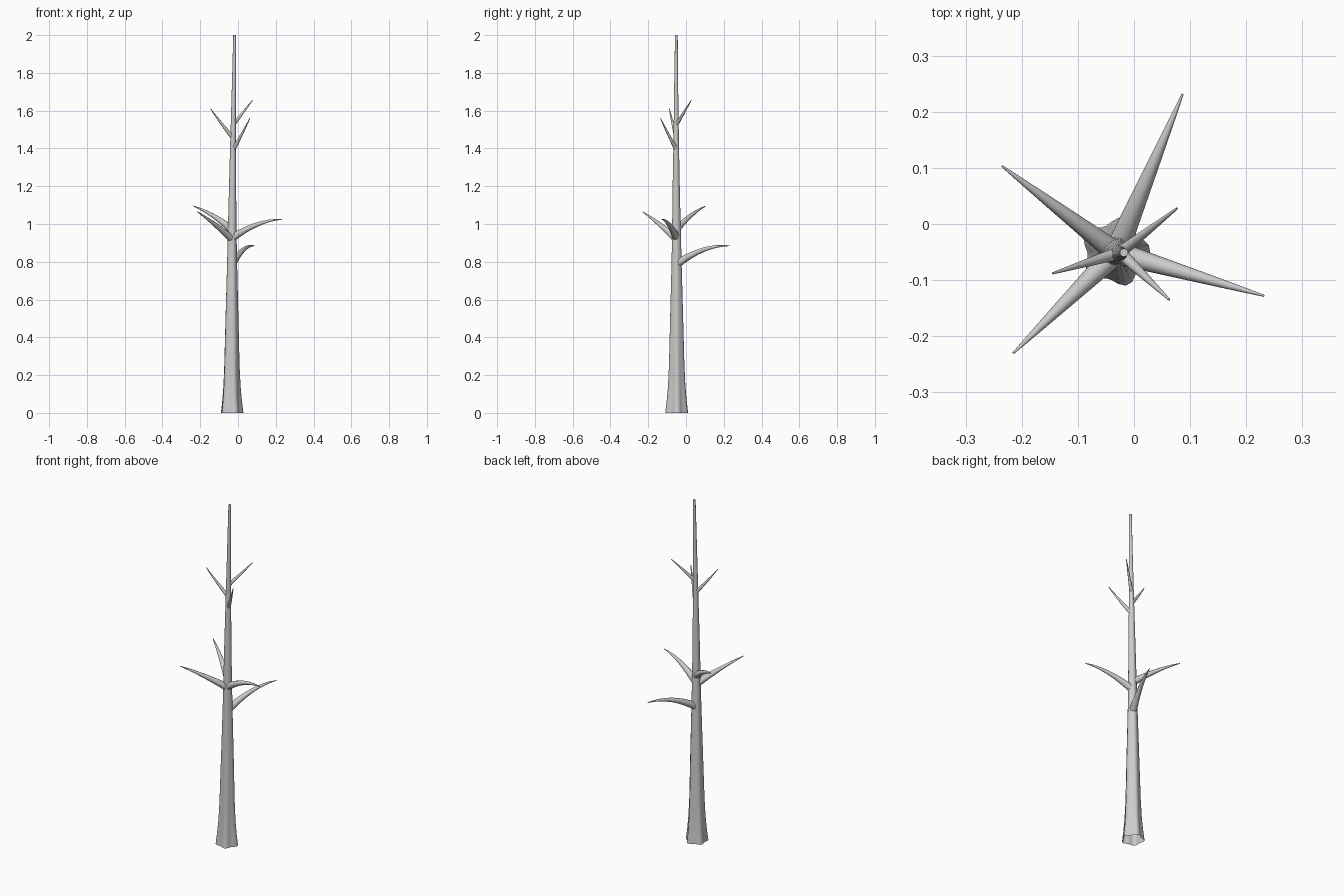
import bpy, bmesh, math
from mathutils import Vector

if "Cube" in bpy.data.objects:
    bpy.data.objects.remove(bpy.data.objects["Cube"])


def tube(name, path, radii, sides, lobes=None, close_start=False):
    """Skin a tapered tube over a path; lobes gives the flare depth per ring."""
    bm = bmesh.new()
    rings = []
    for i, p in enumerate(path):
        t = (path[min(i + 1, len(path) - 1)] - path[max(i - 1, 0)]).normalized()
        if lobes:
            u, v = Vector((1, 0, 0)), Vector((0, 1, 0))
        else:
            u = Vector((0, 0, 1)).cross(t).normalized()
            v = t.cross(u)
        ring = []
        for k in range(sides):
            a = 2 * math.pi * k / sides
            r = radii[i]
            if lobes:
                r *= 1 + lobes[i] * math.cos(5 * (a - math.radians(4)))
            ring.append(bm.verts.new(p + u * r * math.cos(a) + v * r * math.sin(a)))
        rings.append(ring)
    for a, b in zip(rings, rings[1:]):
        for k in range(sides):
            n = (k + 1) % sides
            bm.faces.new((a[k], a[n], b[n], b[k]))
    bm.faces.new(rings[-1])
    if close_start:
        bm.faces.new(rings[0][::-1])
    bmesh.ops.recalc_face_normals(bm, faces=bm.faces)
    me = bpy.data.meshes.new(name)
    bm.to_mesh(me)
    bm.free()
    ob = bpy.data.objects.new(name, me)
    bpy.context.collection.objects.link(ob)
    bpy.context.view_layer.objects.active = ob
    ob.select_set(True)
    bpy.ops.object.shade_smooth_by_angle(angle=math.radians(50))
    ob.select_set(False)
    return ob


# trunk: x, y, z, radius, root flare; open underneath
trunk = [
    (-.034, -.050, 0.00, .0560, .13), (-.034, -.050, 0.06, .0500, .11),
    (-.034, -.050, 0.14, .0445, .08), (-.034, -.050, 0.25, .0400, .06),
    (-.033, -.050, 0.50, .0340, .04), (-.032, -.050, 0.80, .0262, .03),
    (-.031, -.051, 1.00, .0222, .02), (-.029, -.052, 1.20, .0188, .02),
    (-.027, -.052, 1.40, .0152, .0), (-.024, -.052, 1.60, .0122, .0),
    (-.021, -.052, 1.80, .0095, .0), (-.018, -.051, 2.00, .0072, .0),
]
tube("trunk", [Vector(p[:3]) for p in trunk], [p[3] for p in trunk], 30,
     [p[4] for p in trunk])

# branches: start height, tip, base radius, upward arch at the middle
branches = [
    (0.785, (.087, .232, .885), .020, .028),
    (0.925, (.232, -.128, 1.025), .019, .022),
    (0.920, (-.215, -.230, 1.065), .019, .006),
    (0.970, (-.235, .103, 1.095), .018, .012),
    (1.525, (.077, .028, 1.655), .009, .000),
    (1.455, (-.145, -.088, 1.610), .010, -.004),
    (1.395, (.063, -.135, 1.560), .010, -.004),
]
for n, (z, tip, r, arch) in enumerate(branches):
    start = Vector((-.032 + .007 * (z > 1.2), -.051, z))
    tip = Vector(tip)
    path, radii = [], []
    for i in range(9):
        t = i / 8
        path.append(start.lerp(tip, t) + Vector((0, 0, arch * 4 * t * (1 - t))))
        radii.append(r * (1 - t) ** 0.95 + .0018)
    tube(f"branch_{n + 1}", path, radii, 10, close_start=True)
